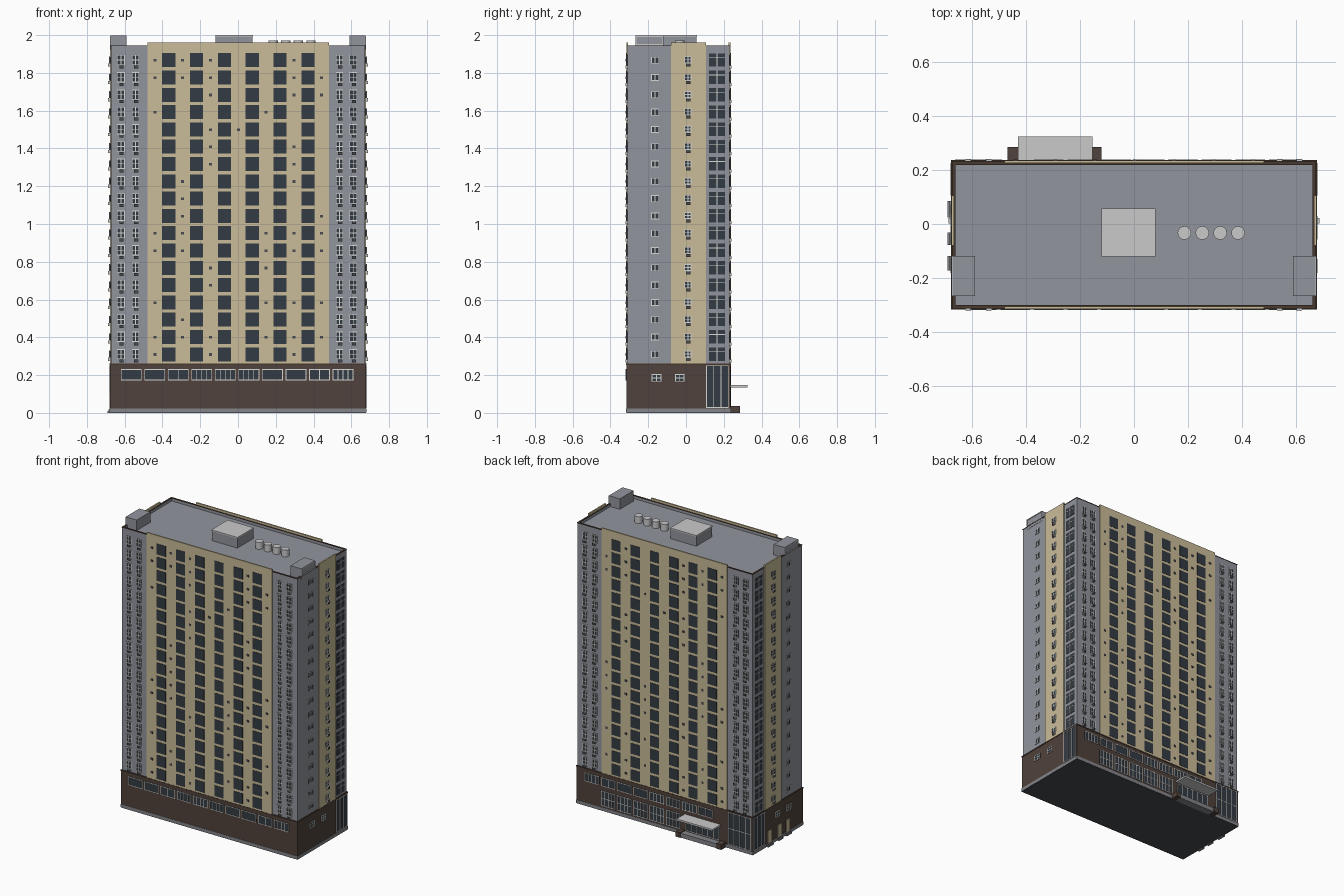
import bpy, bmesh, math

if "Cube" in bpy.data.objects:
    bpy.data.objects.remove(bpy.data.objects["Cube"])

def material(name, r, g, b):
    m = bpy.data.materials.new(name)
    lin = [((c / 255 + 0.055) / 1.055) ** 2.4 for c in (r, g, b)]
    m.diffuse_color = (*lin, 1)
    m.use_nodes = True
    m.node_tree.nodes["Principled BSDF"].inputs["Base Color"].default_value = m.diffuse_color
    return m

GREY = material("wall grey", 146, 149, 157)
BEIGE = material("beige cladding", 202, 188, 152)
BROWN = material("brown base", 80, 66, 60)
TRIM = material("dark brown trim", 72, 56, 48)
GLASS = material("dark glass", 52, 59, 67)
WHITE = material("white frame", 218, 218, 214)
LIGHT = material("light equipment", 202, 202, 202)
PLINTH = material("plinth grey", 132, 133, 138)
DARK = material("dark grey", 72, 74, 78)

X, Y0, Y1 = 0.672, -0.31, 0.23          # tower wall planes
BASE, ROOF, TOP = 0.26, 1.925, 1.945
FLOORS = [0.31 + i * 1.557 / 17 for i in range(18)]
SIDES = ("front", "back", "left", "right")


class Part:
    """Collects boxes and turns them into one mesh object."""
    def __init__(self, name, mat):
        self.name, self.mat, self.v, self.f = name, mat, [], []

    def box(self, x0, x1, y0, y1, z0, z1):
        n = len(self.v)
        x0, x1 = sorted((x0, x1))
        y0, y1 = sorted((y0, y1))
        self.v += [(x, y, z) for z in (z0, z1)
                   for x, y in ((x0, y0), (x1, y0), (x1, y1), (x0, y1))]
        self.f += [tuple(n + i for i in q) for q in (
            (3, 2, 1, 0), (4, 5, 6, 7), (0, 1, 5, 4),
            (1, 2, 6, 5), (2, 3, 7, 6), (3, 0, 4, 7))]

    def on(self, side, u0, u1, z0, z1, d0, d1):
        """Box on a facade: u along the wall, d outwards from it."""
        if side == "front":
            self.box(u0, u1, Y0 - d0, Y0 - d1, z0, z1)
        elif side == "back":
            self.box(u0, u1, Y1 + d0, Y1 + d1, z0, z1)
        else:
            s = 1 if side == "right" else -1
            self.box(s * (X + d0), s * (X + d1), u0, u1, z0, z1)

    def build(self):
        me = bpy.data.meshes.new(self.name)
        me.from_pydata(self.v, [], self.f)
        me.materials.append(self.mat)
        ob = bpy.data.objects.new(self.name, me)
        bpy.context.collection.objects.link(ob)


parts = []
def part(name, mat):
    parts.append(Part(name, mat))
    return parts[-1]

glass = part("window_glass", GLASS)
frames = part("window_frames", WHITE)
ac = part("air_conditioners", LIGHT)
grilles = part("air_conditioner_grilles", DARK)

def window(side, u0, u1, z0, z1, d=0.0, cols=2, rows=1, t=0.004):
    """Glass plate with a frame, mullions and transoms."""
    glass.on(side, u0, u1, z0, z1, d, d + 0.002)
    for i in range(cols + 1):
        u = u0 + (u1 - u0 - t) * i / cols
        frames.on(side, u, u + t, z0, z1, d, d + 0.004)
    for j in range(rows + 1):
        z = z0 + (z1 - z0 - t) * j / rows
        frames.on(side, u0, u1, z, z + t, d, d + 0.0038)

def cooler(side, u, z, d=0.0):
    ac.on(side, u - 0.011, u + 0.011, z - 0.008, z + 0.008, d, d + 0.010)
    grilles.on(side, u - 0.0105, u + 0.0105, z - 0.0075, z + 0.0075, d, d + 0.011)

# Tower, base, plinth and underside
part("tower_walls", GREY).box(-X, X, Y0, Y1, BASE, ROOF)
E = 0.005
part("brown_base", BROWN).box(-X - E, X + E, Y0 - E, Y1 + E, 0.024, BASE)
part("plinth", PLINTH).box(-X - 0.007, X + 0.007, Y0 - 0.007, Y1 + 0.007, 0.002, 0.024)
part("underside", DARK).box(-X - 0.006, X + 0.006, Y0 - 0.006, Y1 + 0.006, 0, 0.002)
ledge = part("base_ledge", TRIM)
ledge.box(-X - 0.007, X + 0.007, Y0 - 0.007, Y1 + 0.007, BASE - 0.006, BASE + 0.002)

# Parapet with dark cap
parapet, cap = part("parapet", GREY), part("parapet_cap", TRIM)
for p, z0, z1, w in ((parapet, ROOF - 0.005, TOP - 0.003, 0), (cap, TOP - 0.003, TOP, 0.003)):
    for s in (-1, 1):
        p.box(s * (X + w), s * (X - 0.01), Y0 - w, Y1 + w, z0, z1)
    p.box(-X, X, Y0 - w, Y0 + 0.01, z0, z1)
    p.box(-X, X, Y1 + w, Y1 - 0.01, z0, z1)

# Beige cladding panels
P = 0.006
clad = part("beige_panels", BEIGE)
for side in SIDES[:2]:
    clad.on(side, -0.48, 0.483, BASE, 1.96, -0.004, P)
for side in SIDES[2:]:
    clad.on(side, -0.08, 0.105, BASE, 1.96, -0.004, P)

# Large windows and vents of the broad facades, bottom floor first
VENTS = ("1010010", "1110111", "0100000", "1000111", "0010000", "0010100",
         "1100111", "1100111", "0100001", "0100000", "0100010", "0010010",
         "0010010", "0011000", "1000100", "0010011", "1110011", "1110010")
vents = part("vents", DARK)
for side in SIDES[:2]:
    for z, row in zip(FLOORS, VENTS):
        for i in range(6):
            u = -0.367 + i * 0.1475
            glass.on(side, u - 0.035, u + 0.035, z - 0.037, z + 0.037, P, P + 0.002)
        for i, bit in enumerate(row):
            if bit == "1":
                u = -0.44 + i * 0.1472
                vents.on(side, u - 0.008, u + 0.008, z - 0.008, z + 0.006, P, P + 0.003)
        # Framed windows on the grey corners
        for u, w in ((-0.62, 0.021), (-0.543, 0.019), (0.537, 0.019), (0.61, 0.021)):
            window(side, u - w, u + w, z - 0.026, z + 0.028, 0, 2, 2)
            cooler(side, u + 0.004, z - 0.036)

# End facades: two window columns and a glazed strip
for side in SIDES[2:]:
    for z in FLOORS:
        window(side, -0.185, -0.142, z - 0.018, z + 0.018, 0, 2, 1)
        window(side, -0.009, 0.029, z - 0.016, z + 0.02, P, 2, 2)
        cooler(side, 0.012, z - 0.026, P)
        glass.on(side, 0.122, 0.206, z - 0.034, z + 0.036, 0, 0.002)
        frames.on(side, 0.162, 0.166, z - 0.034, z + 0.036, 0, 0.004)
        frames.on(side, 0.122, 0.206, z + 0.012, z + 0.015, 0, 0.003)
    # Base openings and corner glazing
    window(side, -0.182, -0.13, 0.165, 0.205, E, 2, 2)
    window(side, -0.058, -0.008, 0.165, 0.205, E, 2, 2)
    window(side, 0.106, 0.226, 0.027, 0.252, E, 3, 1)
window("back", -0.665, -0.49, 0.027, 0.252, E, 4, 2)

# Base windows, front band and two back rows
for i, cols in enumerate((1, 1, 2, 4, 4, 4, 1, 1, 2, 4)):
    u = -0.62 + i * 0.1245
    window("front", u, u + 0.11, 0.172, 0.232, E, cols, 1)
    if i > 1:
        window("back", u, u + 0.11, 0.172, 0.232, E, cols, 1)
    if 4 <= i <= 8:
        window("back", u, u + 0.11, 0.035, 0.14, E, 4, 2)

# Entrance with platform, cheek walls and canopy
window("back", -0.42, -0.165, 0.035, 0.13, E, 6, 1)
part("entrance_platform", PLINTH).box(-0.43, -0.155, Y1, 0.28, 0, 0.03)
cheeks = part("entrance_cheeks", BROWN)
cheeks.box(-0.47, -0.43, Y1, 0.285, 0, 0.036)
cheeks.box(-0.155, -0.12, Y1, 0.285, 0, 0.036)
part("entrance_canopy", LIGHT).box(-0.43, -0.155, Y1, 0.325, 0.135, 0.147)

# Service doors and steps on the left end
doors, steps = part("service_doors", BEIGE), part("service_steps", PLINTH)
for y, w in ((0.055, 0.03), (-0.055, 0.023), (-0.145, 0.027)):
    doors.on("left", y - 0.018, y + 0.018, 0.018, 0.105, E, E + 0.004)
    steps.on("left", y - w, y + w, 0, 0.010, 0, 0.02)
    steps.on("left", y - w, y + w, 0.010, 0.018, 0, 0.013)

# Roof corner boxes with framed outer face
boxes, rims = part("roof_corner_boxes", GREY), part("roof_box_frames", LIGHT)
for s, side in ((-1, "left"), (1, "right")):
    boxes.box(s * 0.59, s * (X + 0.002), -0.268, -0.118, ROOF, 1.998)
    for a, b, z0, z1 in ((-0.268, -0.118, 1.99, 1.996), (-0.268, -0.118, 1.947, 1.952),
                         (-0.268, -0.262, 1.947, 1.996), (-0.124, -0.118, 1.947, 1.996)):
        rims.on(side, a, b, z0, z1, 0, 0.005)

# Lift house with light lid
part("lift_house", GREY).box(-0.118, 0.078, -0.118, 0.056, ROOF - 0.005, 1.992)
part("lift_house_lid", LIGHT).box(-0.12, 0.08, -0.12, 0.058, 1.992, 2.0)

for p in parts:
    p.build()

# Roof ventilation drums
for i in range(4):
    bpy.ops.mesh.primitive_cylinder_add(vertices=20, radius=0.025, depth=0.05,
                                        location=(0.187 + i * 0.0665, -0.033, 1.947))
    drum = bpy.context.object
    drum.name = f"roof_drum_{i + 1}"
    drum.data.materials.append(LIGHT)
    bpy.ops.object.shade_smooth_by_angle(angle=math.radians(40))
